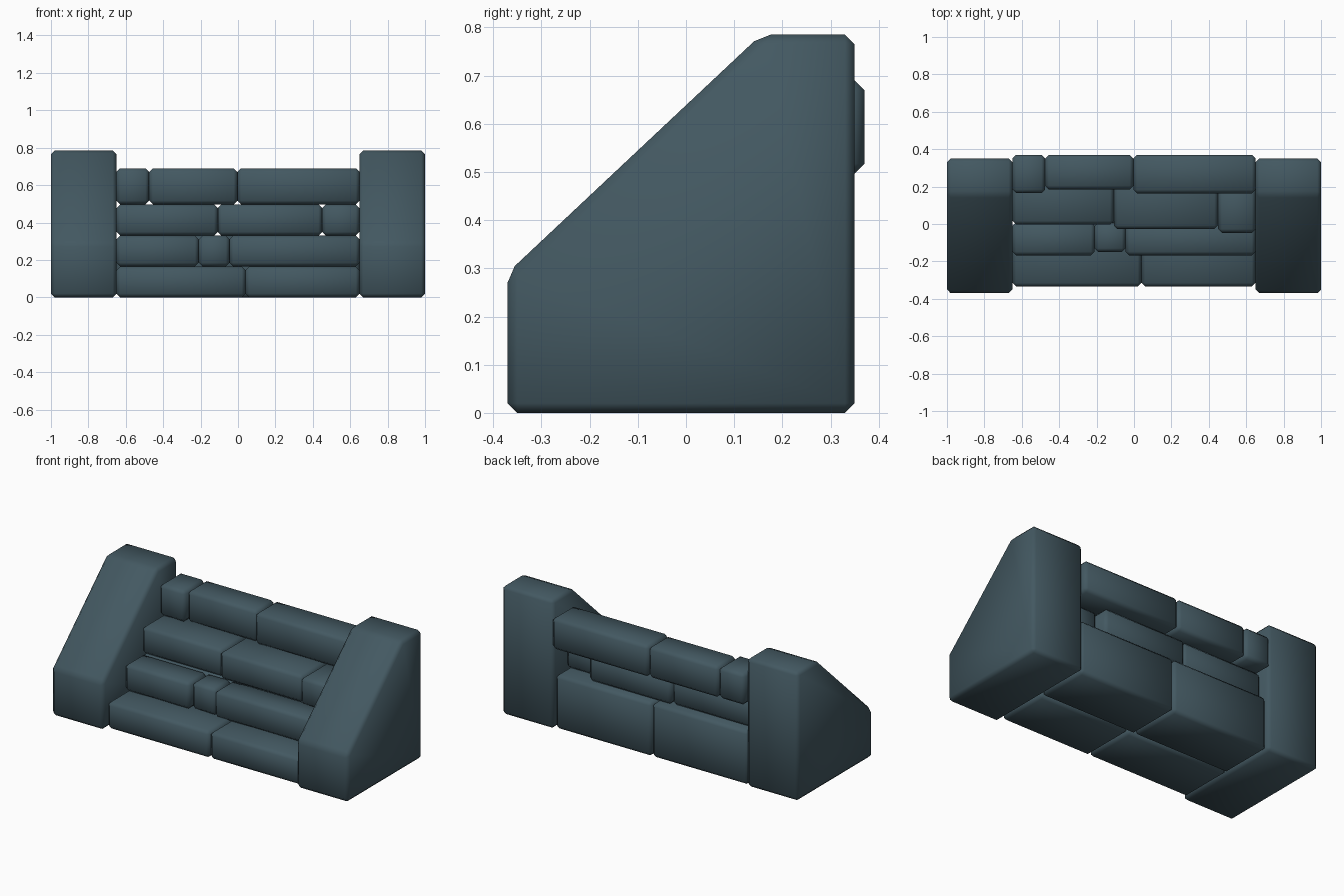
import bpy, bmesh

if "Cube" in bpy.data.objects:
    bpy.data.objects.remove(bpy.data.objects["Cube"])

# One slate colour for all the stone
stone = bpy.data.materials.new("dark slate stone")
stone.diffuse_color = (0.056, 0.098, 0.12, 1)
stone.use_nodes = True
stone.node_tree.nodes["Principled BSDF"].inputs["Base Color"].default_value = stone.diffuse_color


def extrude_x(name, profile, x0, x1, bevel=0.02):
    """Chamfered, smooth shaded prism: a (y, z) profile swept from x0 to x1."""
    bm = bmesh.new()
    a = [bm.verts.new((x0, y, z)) for y, z in profile]
    b = [bm.verts.new((x1, y, z)) for y, z in profile]
    bm.faces.new(a)
    bm.faces.new(b)
    n = len(profile)
    for i in range(n):
        j = (i + 1) % n
        bm.faces.new((a[i], a[j], b[j], b[i]))
    bmesh.ops.recalc_face_normals(bm, faces=bm.faces)
    bmesh.ops.bevel(bm, geom=bm.edges[:], offset=bevel, offset_type='OFFSET',
                    segments=1, affect='EDGES', profile=0.5)
    bmesh.ops.recalc_face_normals(bm, faces=bm.faces)
    for f in bm.faces:
        f.smooth = True
    mesh = bpy.data.meshes.new(name)
    bm.to_mesh(mesh)
    bm.free()
    mesh.materials.append(stone)
    ob = bpy.data.objects.new(name, mesh)
    bpy.context.collection.objects.link(ob)
    return ob


def block(name, x0, x1, y0, y1, z0, z1):
    return extrude_x(name, [(y0, z0), (y1, z0), (y1, z1), (y0, z1)], x0, x1)


# Sloped side walls
wall = [(-0.37, 0), (0.35, 0), (0.35, 0.785), (0.156, 0.785), (-0.37, 0.291)]
extrude_x("left_wall", wall, -1.0, -0.65)
extrude_x("right_wall", wall, 0.65, 1.0)

# Step rows: z range, then (x0, x1, front y, back y) for each stone
rows = {
    "first_step": (0.0, 0.165, [(-0.65, 0.04, -0.335, 0.0),
                                (0.04, 0.65, -0.335, 0.0)]),
    "second_step": (0.165, 0.33, [(-0.65, -0.21, -0.168, 0.01),
                                  (-0.21, -0.045, -0.15, 0.01),
                                  (-0.045, 0.65, -0.168, 0.01)]),
    "third_step": (0.33, 0.497, [(-0.65, -0.108, -0.003, 0.29),
                                 (-0.108, 0.45, -0.027, 0.30),
                                 (0.45, 0.65, -0.047, 0.23)]),
    "top_step": (0.497, 0.69, [(-0.65, -0.475, 0.165, 0.37),
                               (-0.475, -0.003, 0.185, 0.37),
                               (-0.003, 0.65, 0.163, 0.37)]),
    # Large foundation stones at the back
    "back_base": (0.0, 0.33, [(-0.65, 0.0, 0.0, 0.335),
                              (0.0, 0.65, 0.0, 0.335)]),
}
for name, (z0, z1, stones) in rows.items():
    for i, (x0, x1, y0, y1) in enumerate(stones, 1):
        block(f"{name}_stone_{i}", x0, x1, y0, y1, z0, z1)
